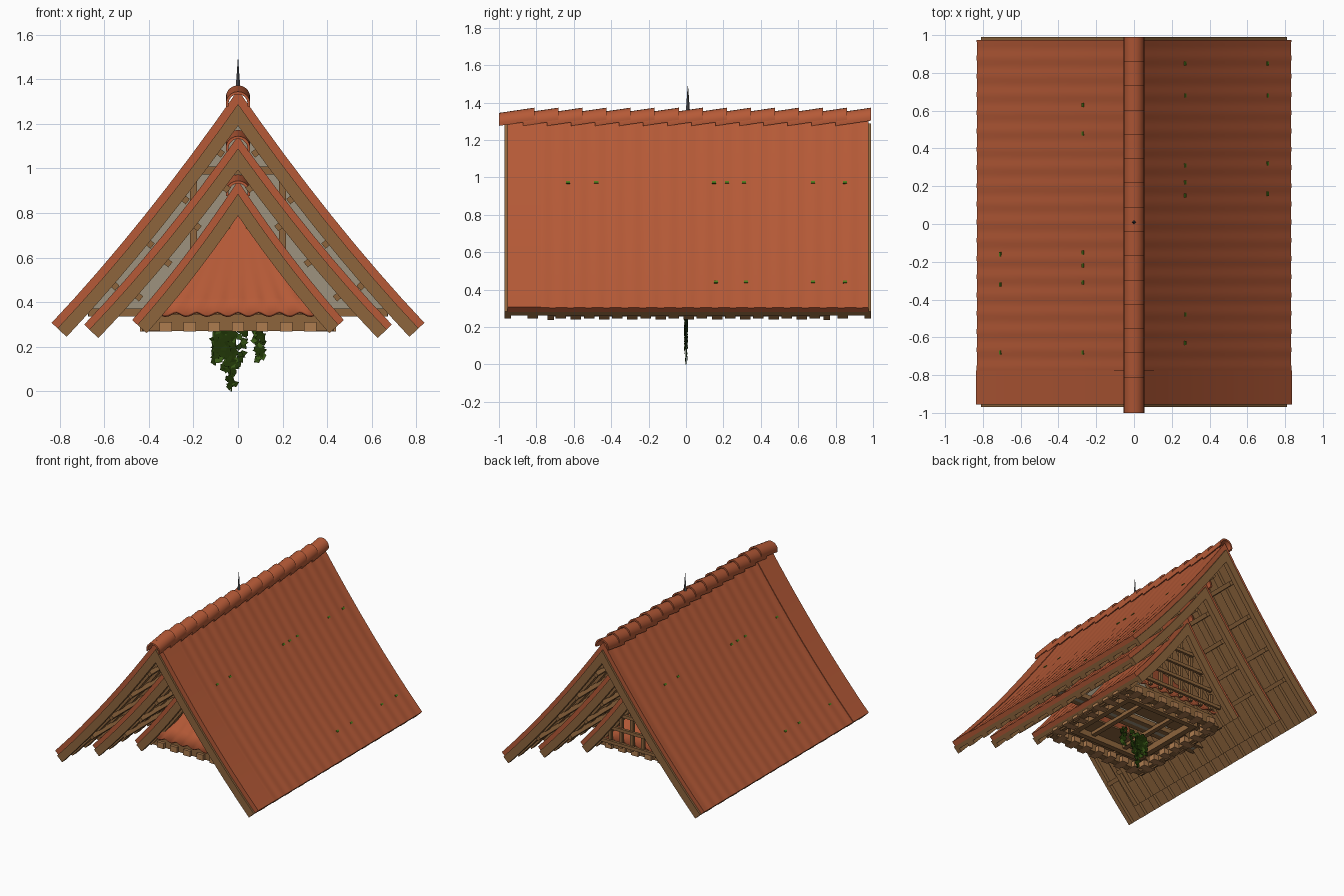
import bpy, bmesh, math, random
from mathutils import Vector, Matrix

if "Cube" in bpy.data.objects:
    bpy.data.objects.remove(bpy.data.objects["Cube"])
random.seed(4)

def material(name, c):
    m = bpy.data.materials.new(name)
    m.diffuse_color = (*c, 1)
    m.use_nodes = True
    m.node_tree.nodes["Principled BSDF"].inputs["Base Color"].default_value = m.diffuse_color
    return m

TILE = material("terracotta", (.465, .102, .038))
WOOD = material("brown timber", (.27, .130, .046))
LIGHT = material("light timber", (.42, .20, .078))
PLASTER = material("grey plaster", (.34, .29, .21))
LEAF = material("dark leaf", (.014, .036, .002))
LEAF2 = material("light leaf", (.04, .10, .008))
MOSS = material("moss green", (.08, .21, .012))
METAL = material("dark metal", (.09, .09, .10))

def finish(bm, name, *mats, smooth=False):
    bmesh.ops.recalc_face_normals(bm, faces=bm.faces)
    me = bpy.data.meshes.new(name)
    bm.to_mesh(me)
    bm.free()
    for m in mats:
        me.materials.append(m)
    ob = bpy.data.objects.new(name, me)
    bpy.context.collection.objects.link(ob)
    if smooth:
        bpy.context.view_layer.objects.active = ob
        ob.select_set(True)
        bpy.ops.object.shade_smooth_by_angle(angle=math.radians(40))
        ob.select_set(False)
    return ob

def box(bm, c, s, rot=0):
    """Box with centre c and size s, turned about the y axis."""
    m = Matrix.Translation(c) @ Matrix.Rotation(rot, 4, 'Y') @ Matrix.Diagonal((*s, 1))
    return bmesh.ops.create_cube(bm, size=1, matrix=m)["verts"]

def profile(tier, d, n=9):
    """Curved roof section, left eave to right eave, sunk d below the tile surface."""
    w, eave, peak = tier
    h, right = peak - eave, []
    for i in range(n):
        t = i / (n - 1)
        slope = h * (-1 - .15 * (1 - 2 * t)) / w
        nx, nz = Vector((slope, -1)).normalized()
        z = eave + h * ((1 - t) - .15 * t * (1 - t))
        right.append((0, z + d / nz) if i == 0 else (w * t + nx * d, z + nz * d))
    return [(-x, z) for x, z in right[:0:-1]] + right

def slab(bm, tier, y0, y1, d0, d1, waves=0):
    """Solid chevron following the roof section; the top can be corrugated along y."""
    ny = max(1, waves * 6)
    rows = []
    for j in range(ny + 1):
        y = y0 + (y1 - y0) * j / ny
        wv = .0035 * (1 - math.cos(2 * math.pi * waves * j / ny)) / 2 if waves else 0
        top, bot = profile(tier, d0 + wv), profile(tier, d1)
        rows.append([bm.verts.new((x, y, z)) for x, z in top + bot[::-1]])
    for a, b in zip(rows, rows[1:]):
        k = len(a)
        for i in range(k):
            bm.faces.new((a[i], a[(i + 1) % k], b[(i + 1) % k], b[i]))
    for r in (rows[0], rows[-1]):
        k = len(r)
        for i in range(k // 2 - 1):
            bm.faces.new((r[i], r[i + 1], r[k - 2 - i], r[k - 1 - i]))

def half_tube(bm, y0, z0, length, rise, r0=.055, r1=.043, n=12):
    """One arched ridge tile, tilted up towards the back."""
    ends = []
    for y, z in ((y0, z0), (y0 + length, z0 + rise)):
        ring = []
        for r, order in ((r0, range(n + 1)), (r1, range(n, -1, -1))):
            for i in order:
                a = math.radians(-15 + 210 * i / n)
                ring.append(bm.verts.new((r * math.cos(a), y, z + r * math.sin(a))))
        ends.append(ring)
    a, b = ends
    k = len(a)
    for i in range(k):
        bm.faces.new((a[i], a[(i + 1) % k], b[(i + 1) % k], b[i]))
    for r in ends:
        for i in range(n):
            bm.faces.new((r[i], r[i + 1], r[k - 2 - i], r[k - 1 - i]))

# three nested gable roofs: (half width, eave z, peak z), front y, back y
TIERS = [("outer", (.833, .305, 1.345), -.97, .99),
         ("middle", (.69, .30, 1.145), -.74, .77),
         ("inner", (.475, .32, .945), -.55, .58)]
for name, tier, y0, y1 in TIERS:
    length = y1 - y0
    bm = bmesh.new()
    slab(bm, tier, y0 + .015, y1 - .015, 0, .034, round(length / .098))
    finish(bm, name + "_roof_tiles", TILE, smooth=True)
    # timber deck, barge boards, rafters and purlins
    bm = bmesh.new()
    slab(bm, tier, y0 + .01, y1 - .01, .034, .062)
    for y in (y0, y1 - .035):
        slab(bm, tier, y, y + .035, .032, .088)
    n = round(length / .15)
    for i in range(1, n):
        y = y0 + length * i / n
        slab(bm, tier, y - .028, y + .028, .062, .086)
    pts = profile(tier, .095, 17)
    for k in (3, 6, 9, 12) if name != "inner" else ():
        (xa, za), (x, z), (xb, zb) = pts[16 + k - 1], pts[16 + k], pts[16 + k + 1]
        a = math.atan2(za - zb, xb - xa)
        for s in (-1, 1):
            box(bm, (s * x, (y0 + y1) / 2, z), (.03, length - .08, .03), s * a)
    finish(bm, name + "_roof_timbers", WOOD)
    # overlapping ridge tiles
    bm = bmesh.new()
    count = round((length + .03 - .19) / .1285) + 1
    step = (length + .03 - .19) / (count - 1)
    for i in range(count):
        half_tube(bm, y0 - .03 + step * i, tier[2] - .055, .19, .028)
    finish(bm, name + "_ridge_tiles", TILE, smooth=True)

# raised tile course along the front verge of the outer roof
BIG = TIERS[0][1]
bm = bmesh.new()
slab(bm, BIG, -.955, -.775, -.004, .02)
finish(bm, "front_verge_tiles", TILE, smooth=True)

# cross wall under the roofs
bm = bmesh.new()
top = [p for p in profile(BIG, .075, 25) if p[1] > .34]
for a, b in zip(top, top[1:]):
    quad = [(a[0], .335), (b[0], .335), b, a]
    f = bm.faces.new([bm.verts.new((x, -.01, z)) for x, z in quad])
bmesh.ops.remove_doubles(bm, verts=bm.verts, dist=.0001)
new = bmesh.ops.extrude_face_region(bm, geom=bm.faces[:])["geom"]
bmesh.ops.translate(bm, vec=(0, .03, 0), verts=[v for v in new if isinstance(v, bmesh.types.BMVert)])
finish(bm, "cross_wall", PLASTER)

# tie and collar beams on both faces of the wall
bm = bmesh.new()
for y in (-.03, .04):
    box(bm, (0, y, .353), (1.34, .04, .036))
    box(bm, (0, y, .99), (.42, .04, .036))
    for x in (-.2, .2):
        box(bm, (x, y, .66), (.03, .03, .6))
finish(bm, "tie_beams", WOOD)

# sloping tiled gable infills at the front and back
for name, s in (("front", -1), ("back", 1)):
    bm = bmesh.new()
    nu, nv = 64, 8
    grid = []
    for j in range(nv + 1):
        v = j / nv
        row = []
        for i in range(nu + 1):
            u = 2 * i / nu - 1
            wv = .009 * (1 - v) ** 6 * math.cos(math.pi * 9 * u)
            row.append(bm.verts.new((u * .42 * (1 - .97 * v), s * (.47 - .44 * v), .352 + .54 * v + wv)))
        grid.append(row)
    for a, b in zip(grid, grid[1:]):
        for i in range(nu):
            bm.faces.new((a[i], a[i + 1], b[i + 1], b[i]))
    ob = finish(bm, name + "_gable_tiles", TILE, smooth=True)
    mod = ob.modifiers.new("thickness", 'SOLIDIFY')
    mod.thickness = .015

# open timber lattice in the back gable
bm = bmesh.new()
for i in range(-3, 4):
    x = i * .09
    h = .46 * (1 - abs(x) / .36)
    box(bm, (x, .5, .33 + h / 2), (.022, .022, h))
for z in (.36, .47, .58, .69):
    box(bm, (0, .515, z), (2 * .36 * (1 - (z - .33) / .5), .02, .024))
finish(bm, "back_gable_lattice", WOOD)

# square base frame with inner beams, joists and boards
bm = bmesh.new()
for half, w, z, h in ((.405, .05, .308, .074), (.29, .04, .315, .05)):
    for s in (-1, 1):
        box(bm, (0, s * half, z), (2 * half + w, w, h))
        box(bm, (s * half, 0, z), (w, 2 * half + w, h))
for x in (-.14, .14):
    box(bm, (x, 0, .325), (.035, .8, .03))
for s in (-1, 1):
    box(bm, (0, s * .35, .335), (.8, .09, .012))
    box(bm, (s * .35, 0, .335), (.09, .8, .012))
    box(bm, (0, s * .2, .34), (.6, .16, .012))
finish(bm, "base_frame", WOOD)

# corbels around the base frame
bm = bmesh.new()
for i in range(-3, 4):
    for s in (-1, 1):
        box(bm, (i * .108, s * .40, .29), (.055, .10, .042))
        box(bm, (s * .39, i * .108, .29), (.10, .055, .042))
finish(bm, "corbels", LIGHT)

# ridge spike
bm = bmesh.new()
bmesh.ops.create_cone(bm, cap_ends=True, segments=4, radius1=.012, radius2=.001, depth=.15,
                      matrix=Matrix.Translation((0, .01, 1.415)))
finish(bm, "ridge_spike", METAL)

# hanging vine: flat leaves scattered along four strands
bm = bmesh.new()
strands = [((-.065, .27), (-.065, .13), .045, 60), ((.0, .27), (-.03, .1), .04, 35),
           ((.09, .27), (.095, .14), .022, 28), ((-.035, .14), (-.03, .022), .018, 22)]
for (xa, za), (xb, zb), spread, n in strands:
    for i in range(n):
        t = i / (n - 1)
        x = xa + (xb - xa) * t + random.uniform(-spread, spread)
        z = za + (zb - za) * t
        rot = Matrix.Rotation(random.uniform(0, 6.28), 3, 'Y')
        size = random.uniform(.016, .023)
        y = random.uniform(-.009, .009)
        quad = [rot @ Vector(p) * size for p in ((0, 0, -1), (.7, .15, 0), (0, 0, 1), (-.7, -.15, 0))]
        f = bm.faces.new([bm.verts.new((x + q.x, y + q.y, max(0, z + q.z))) for q in quad])
        f.material_index = int(random.random() < .2)
box(bm, (-.03, 0, .14), (.008, .008, .28))
box(bm, (-.06, 0, .21), (.1, .006, .12))
finish(bm, "hanging_vine", LEAF, LEAF2)

# small moss patches on the outer slopes and the front gable
bm = bmesh.new()
sec = profile(BIG, 0, 41)
for z, ys in ((.98, (-.63, -.48, .15, .22, .31, .68, .85)), (.44, (.16, .32, .68, .85))):
    k = min(range(41, 80), key=lambda i: abs(sec[i][1] - z))
    a = math.atan2(sec[k - 1][1] - sec[k + 1][1], sec[k + 1][0] - sec[k - 1][0])
    for y in ys:
        for s in (-1, 1):
            box(bm, (s * sec[k][0], s * y, sec[k][1]), (.014, .022, .006), s * a)
for x in (-.045, .045):
    box(bm, (x, -.155, .74), (.02, .02, .02))
finish(bm, "moss_patches", MOSS)
